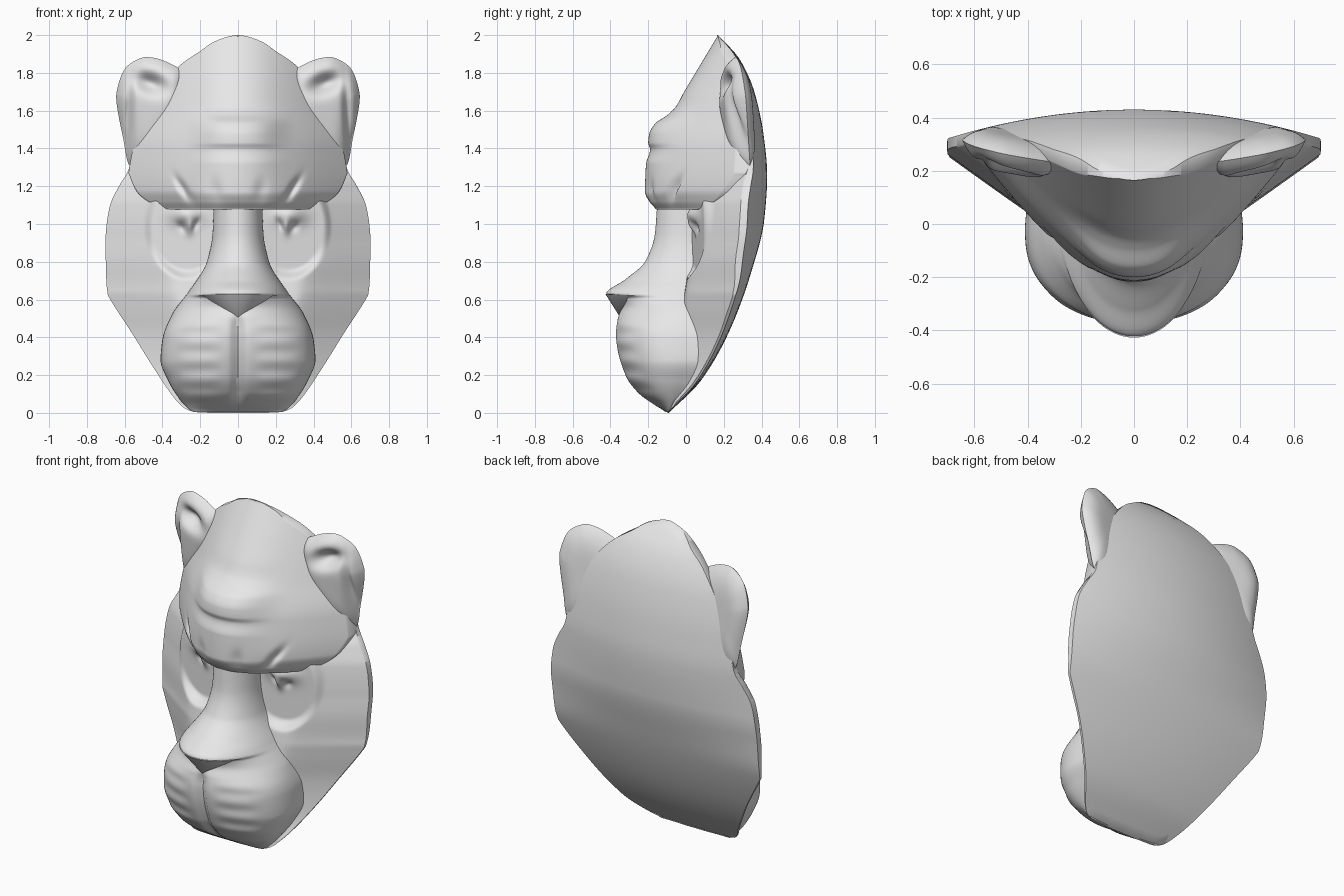
import bpy, bmesh, math
from math import exp, sin, cos, pi, sqrt, hypot

if "Cube" in bpy.data.objects:
    bpy.data.objects.remove(bpy.data.objects["Cube"])

clay = bpy.data.materials.new("clay_grey")
clay.diffuse_color = (0.8, 0.8, 0.8, 1)
clay.use_nodes = True
clay.node_tree.nodes["Principled BSDF"].inputs["Base Color"].default_value = clay.diffuse_color


# ---------- helpers ----------
def curve(pts, v):
    """Smooth monotone curve through (position, value) pairs."""
    if v <= pts[0][0]:
        return pts[0][1]
    if v >= pts[-1][0]:
        return pts[-1][1]
    n = len(pts)
    s = [(pts[i + 1][1] - pts[i][1]) / (pts[i + 1][0] - pts[i][0]) for i in range(n - 1)]

    def slope(i):
        if i == 0:
            return s[0]
        if i == n - 1:
            return s[-1]
        a, b = s[i - 1], s[i]
        return 0 if a * b <= 0 else 2 * a * b / (a + b)
    i = max(j for j in range(n - 1) if pts[j][0] <= v)
    h = pts[i + 1][0] - pts[i][0]
    t = (v - pts[i][0]) / h
    return (pts[i][1] * (1 + 2 * t) * (1 - t) ** 2 + pts[i + 1][1] * t * t * (3 - 2 * t)
            + h * slope(i) * t * (1 - t) ** 2 + h * slope(i + 1) * t * t * (t - 1))


def smooth(a, b, v):
    t = min(1, max(0, (v - a) / (b - a)))
    return t * t * (3 - 2 * t)


def bump(x, z, cx, cz, rx, rz, turn=0):
    dx, dz = x - cx, z - cz
    u, w = dx * cos(turn) + dz * sin(turn), dz * cos(turn) - dx * sin(turn)
    return exp(-(u / rx) ** 2 - (w / rz) ** 2)


def loop(pts, k=10):
    """Closed rounded outline through the points."""
    out, n = [], len(pts)
    for i in range(n):
        p = [pts[(i + j - 1) % n] for j in range(4)]
        for s in range(k):
            t = s / k
            out.append(tuple(0.5 * (2 * b + (c - a) * t + (2 * a - 5 * b + 4 * c - d) * t * t
                                    + (3 * b - a - 3 * c + d) * t ** 3) for a, b, c, d in zip(*p)))
    return out


def mirrored(half):
    return half + [(-x, z) for x, z in half[-2:0:-1]]


def finish(name, bm, angle=50):
    bmesh.ops.remove_doubles(bm, verts=bm.verts, dist=1e-4)
    bmesh.ops.recalc_face_normals(bm, faces=bm.faces)
    me = bpy.data.meshes.new(name)
    bm.to_mesh(me)
    bm.free()
    me.materials.append(clay)
    ob = bpy.data.objects.new(name, me)
    bpy.context.collection.objects.link(ob)
    bpy.ops.object.select_all(action='DESELECT')
    ob.select_set(True)
    bpy.context.view_layer.objects.active = ob
    bpy.ops.object.shade_smooth_by_angle(angle=math.radians(angle))


def skin(name, rows):
    """Mesh from rows of points, each row a closed ring."""
    bm = bmesh.new()
    vs = [[bm.verts.new(p) for p in r] for r in rows]
    n = len(vs[0])
    for a, b in zip(vs, vs[1:]):
        for i in range(n):
            bm.faces.new((a[i], a[(i + 1) % n], b[(i + 1) % n], b[i]))
    finish(name, bm)


def relief(name, outline, centre, front, rear, nf, nb):
    """Closed shell: a front and a rear depth surface sharing one outline."""
    cx, cz = centre
    rows = []
    for fn, ts in ((front, [i / nf for i in range(nf + 1)]),
                   (rear, [1 - i / nb for i in range(nb + 1)])):
        for t in ts:
            pts = [(cx + (ox - cx) * t, cz + (oz - cz) * t) for ox, oz in outline]
            rows.append([(x, fn(x, z, t), z) for x, z in pts])
    skin(name, rows)


# ---------- head shell: domed back, sloping cheeks, eye sockets ----------
BACK = [(0, -.092), (.164, .074), (.44, .233), (.76, .35), (1.02, .414), (1.26, .43),
        (1.448, .414), (1.687, .366), (1.87, .286), (2, .17)]
BEND = [(0, .12), (.4, .1), (.64, .09), (.9, .16), (1.26, .22), (2, .22)]
FLOOR = [(0, -.10), (.3, -.07), (.7, 0), (.9, .03), (2, .03)]
CROWN = [(0, 2), (.12, 1.968), (.2, 1.915), (.318, 1.83), (.44, 1.68), (.53, 1.5), (.575, 1.3)]
JAW = [(.63, 1.2), (.677, 1.1), (.70, .95), (.70, .8), (.693, .65), (.67, .59), (.56, .42),
       (.44, .228), (.33, .07), (.25, .01), (.12, 0), (0, 0)]
HALF = [(z, x) for x, z in (CROWN + JAW[:-2])[::-1]]


def dome(x, z):
    return curve(BACK, z) - curve(BEND, z) * x * x


def cheek(x, z, t):
    a, w = abs(x), curve(HALF, z)
    rim = .015 + .025 * smooth(.55, .85, z)
    y = dome(w, z) - rim - .72 * (w - a)
    f = curve(FLOOR, z)
    y = .5 * (y + f + sqrt((y - f) ** 2 + .0009))
    socket = 1 - smooth(.82, 1.03, hypot((a - .27) / .22, (z - .99) / .28))
    y += (.055 + .2 * (a - .25) - y) * socket
    # eyelid lump with a drooping corner and a crease on each side
    y -= .05 * bump(a, z, .275, 1.05, .08, .055) + .025 * bump(a, z, .255, .985, .022, .04)
    y += .015 * bump(a, z, .22, 1.0, .015, .035, .5) + .015 * bump(a, z, .3, .985, .02, .03, -.7)
    y += (dome(x, z) - .002 - y) * smooth(1.2, 1.45, z)
    return min(y, dome(x, z) - .002)


relief("head_shell", loop(mirrored(CROWN + JAW)), (0, 1.0), cheek,
       lambda x, z, t: dome(x, z), 90, 24)

# ---------- forehead and brow ----------
BROW_MID = [(1.08, -.16), (1.12, -.195), (1.17, -.217), (1.316, -.212), (1.395, -.19),
            (1.43, -.2), (1.475, -.195), (1.53, -.165), (1.58, -.095), (1.62, -.055),
            (1.7, -.01), (1.8, .05), (1.9, .11), (2, .17)]
BROW_SIDE = [(1.08, -.155), (1.12, -.19), (1.18, -.215), (1.4, -.17), (1.6, -.06), (2, .17)]
BROW_EDGE = [(.572, 1.25), (.53, 1.165), (.46, 1.11), (.38, 1.08), (.28, 1.078), (0, 1.078)]


def brow(x, z, t):
    a = abs(x)
    w = exp(-(a / .22) ** 4)
    y = w * curve(BROW_MID, z) + (1 - w) * curve(BROW_SIDE, z)
    y += 1.8 * x * x / (1 + .9 * x * x)
    y += .03 * bump(a, z, .29, 1.185, .02, .07, -.55)       # frown grooves
    y += .015 * bump(a, z, .12, 1.17, .03, .06, -.1)
    return min(y, dome(x, z) - .006)


relief("brow_and_forehead", loop(mirrored(CROWN + BROW_EDGE), 12), (0, 1.45), brow,
       lambda x, z, t: dome(x, z) - .001, 90, 6)

# ---------- nose bridge and muzzle ----------
WIDTH = [(0, .23), (.02, .26), (.08, .315), (.17, .37), (.28, .41), (.39, .40), (.52, .35),
         (.65, .255), (.8, .165), (.945, .135), (1.1, .128)]
RIDGE = [(0, -.10), (.02, -.13), (.04, -.165), (.11, -.26), (.2, -.324), (.36, -.37),
         (.42, -.375), (.5, -.365), (.56, -.345), (.61, -.365), (.625, -.418), (.631, -.422),
         (.705, -.324), (.8, -.217), (.945, -.165), (1.08, -.154), (1.12, -.15)]
SIDE = [(0, -.09), (.15, -.04), (.3, -.01), (.7, 0), (1.12, .02)]


def muzzle_point(z, a):
    w, ridge, side = curve(WIDTH, z), curve(RIDGE, z), curve(SIDE, z)
    low = smooth(.02, .12, z) * (1 - smooth(.44, .56, z))
    x = w * sin(a)
    y = side + (ridge - side) * max(cos(a), 0) ** (1 - .25 * low)
    y += .035 * low * exp(-(x / .03) ** 2)                   # cleft of the lip
    pad = low * exp(-((abs(x) - .21) / .11) ** 4)
    y += .0035 * pad * sin(z * 2 * pi / .1)                  # whisker folds
    return (x, y, z)


rows = []
for i in range(161):
    z = .004 + 1.1 * i / 160
    row = [muzzle_point(z, -pi / 2 + pi * j / 72) for j in range(73)]
    for x, y, _ in (row[-1], row[0]):
        row.append((x * .98, max(y, min(y + .1, dome(x, z) - .01)), z))
    rows.append(row)
skin("muzzle_and_bridge", rows)

# ---------- nose tip: curved wedge under the bridge ----------
bm = bmesh.new()
tip = bm.verts.new((0, -.345, .50))
tail = bm.verts.new((0, -.25, .63))
edge = []
for j in range(-10, 11):
    x = .19 * j / 10
    a = math.asin(x / curve(WIDTH, .631))
    edge.append(bm.verts.new((x, muzzle_point(.631, a)[1] - .005, .63 - .006 * abs(j) / 10)))
for p, q in zip(edge, edge[1:]):
    bm.faces.new((p, tip, q))
    bm.faces.new((p, q, tail))
finish("nose_tip", bm)

# ---------- ears ----------
EAR = [(.29, 1.79), (.371, 1.855), (.467, 1.883), (.53, 1.872), (.60, 1.82), (.638, 1.72),
       (.642, 1.634), (.607, 1.448), (.575, 1.31), (.5, 1.29), (.38, 1.42), (.29, 1.62)]


def ear_plane(x, z):
    return .275 + .2 * (abs(x) - .48) + .1 * (1.75 - z)


def ear_front(x, z, t):
    a = abs(x)
    y = ear_plane(x, z) - .095 * (1 - t ** 4)
    y += .075 * bump(a, z, .465, 1.745, .085, .05, .35)      # hollow
    y += .035 * bump(a, z, .58, 1.58, .022, .15, .06)        # groove along the rim
    return min(y, ear_plane(x, z))


def ear_rear(x, z, t):
    return ear_plane(x, z) + .055 * (1 - t ** 4)


for side, s in (("left", -1), ("right", 1)):
    relief("ear_" + side, loop([(s * x, z) for x, z in EAR]), (s * .46, 1.62),
           ear_front, ear_rear, 40, 16)
